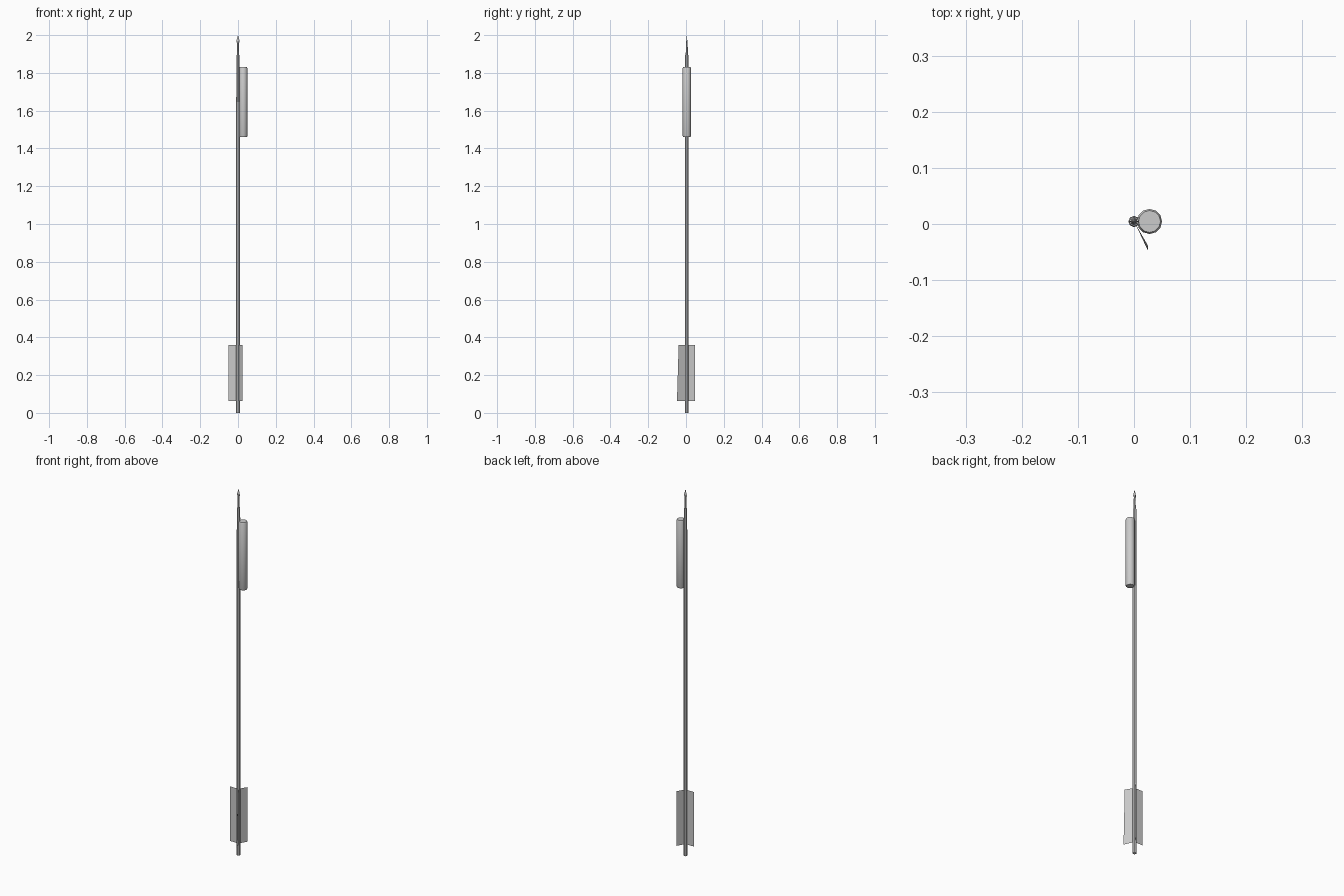
import bpy, bmesh, math

if "Cube" in bpy.data.objects:
    bpy.data.objects.remove(bpy.data.objects["Cube"])

CY = 0.0045  # the shaft axis sits slightly behind the centre


def make_object(name, bm, smooth=False):
    bmesh.ops.recalc_face_normals(bm, faces=bm.faces)
    mesh = bpy.data.meshes.new(name)
    bm.to_mesh(mesh)
    bm.free()
    ob = bpy.data.objects.new(name, mesh)
    bpy.context.collection.objects.link(ob)
    if smooth:
        bpy.ops.object.select_all(action='DESELECT')
        ob.select_set(True)
        bpy.context.view_layer.objects.active = ob
        bpy.ops.object.shade_smooth_by_angle(angle=math.radians(40))
    return ob


def lathe(name, profile, sides, x=0.0, flat=1.0, smooth=True):
    """Stack rings of (radius, z) around a vertical axis and cap both ends."""
    bm = bmesh.new()
    rings = []
    for r, z in profile:
        rings.append([bm.verts.new((x + r * math.cos(2 * math.pi * i / sides),
                                    CY + flat * r * math.sin(2 * math.pi * i / sides), z))
                      for i in range(sides)])
    for a, b in zip(rings, rings[1:]):
        for i in range(sides):
            j = (i + 1) % sides
            bm.faces.new((a[i], a[j], b[j], b[i]))
    bm.faces.new(rings[0])
    bm.faces.new(rings[-1])
    return make_object(name, bm, smooth)


# Long shaft
lathe("shaft", [(0.010, 0.0), (0.010, 1.46), (0.0085, 1.895)], 8)

# Thin metal neck and flat diamond point
lathe("neck", [(0.0065, 1.89), (0.0035, 1.97)], 8)
lathe("arrowhead", [(0.003, 1.955), (0.0095, 1.966), (0.0003, 2.0)], 4,
      flat=0.3, smooth=False)

# Powder tube strapped beside the shaft
lathe("powder_tube", [(0.0195, 1.460), (0.0223, 1.466), (0.0223, 1.824), (0.0195, 1.830)],
      12, x=0.0277)

# Three paper-thin fins, one with a slightly splayed lower corner
for k, splay in enumerate((0.0, 0.009, 0.0)):
    a = math.radians(180 + 120 * k)
    bm = bmesh.new()
    pts = [(0.005, 0.062), (0.050, 0.062), (0.050, 0.36), (0.005, 0.36)]
    vs = [bm.verts.new((r * math.cos(a), CY + r * math.sin(a), z)) for r, z in pts]
    vs[1].co.y -= splay
    bm.faces.new(vs)
    make_object("fin_%d" % (k + 1), bm)
